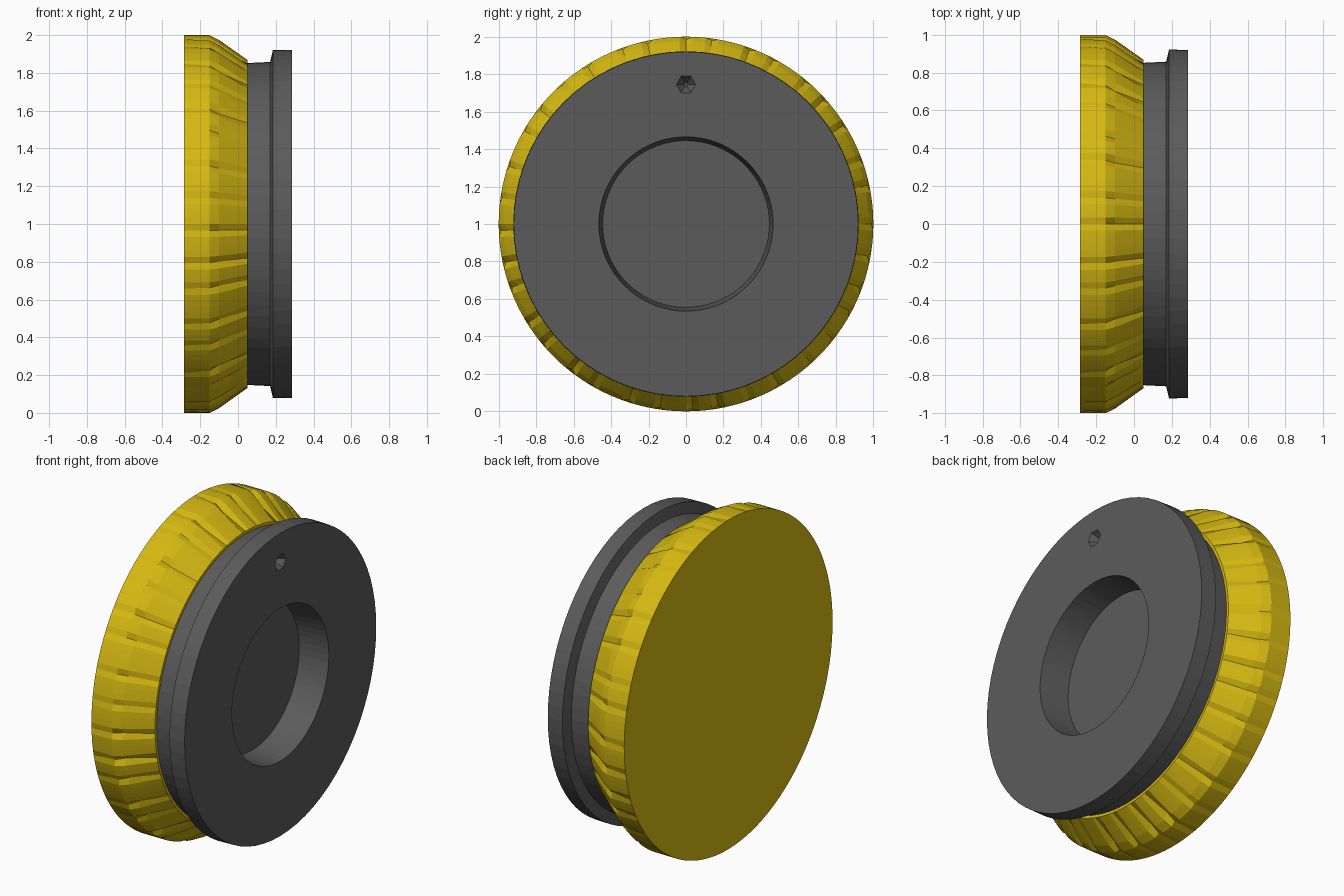
import bpy, bmesh, math, random
from mathutils import Matrix

if "Cube" in bpy.data.objects:
    bpy.data.objects.remove(bpy.data.objects["Cube"])

random.seed(4)


def material(name, rgb):
    m = bpy.data.materials.new(name)
    m.diffuse_color = (*rgb, 1)
    m.use_nodes = True
    m.node_tree.nodes["Principled BSDF"].inputs["Base Color"].default_value = m.diffuse_color
    return m


def lathe(name, profile, segments, mat, dip=None):
    """Spin (x, radius) points around the x axis at height 1, capping both ends."""
    bm = bmesh.new()
    rings = []
    for row, (x, r) in enumerate(profile):
        ring = []
        for i in range(segments):
            a = 2 * math.pi * i / segments
            rr = r - (dip(row, i) if dip else 0)
            ring.append(bm.verts.new((x, rr * math.cos(a), 1 + rr * math.sin(a))))
        rings.append(ring)
    for a, b in zip(rings, rings[1:]):
        for i in range(segments):
            j = (i + 1) % segments
            bm.faces.new((a[i], a[j], b[j], b[i]))
    bm.faces.new(rings[0])
    bm.faces.new(rings[-1])
    bmesh.ops.recalc_face_normals(bm, faces=bm.faces)
    mesh = bpy.data.meshes.new(name)
    bm.to_mesh(mesh)
    bm.free()
    ob = bpy.data.objects.new(name, mesh)
    bpy.context.collection.objects.link(ob)
    mesh.materials.append(mat)
    return ob


yellow = material("yellow", (0.67, 0.49, 0.006))
dark = material("dark_grey", (0.105, 0.105, 0.105))

# Tapered cap with narrow chipped notches around its rim
SEG = 180
notches = {5 * k + random.randint(0, 1): random.uniform(0.015, 0.035) for k in range(SEG // 5)}


def notch(row, i):
    return notches.get(i, 0) * (0, 0.5, 1, 0)[row]


lathe("cap", [(-0.285, 1.0), (-0.15, 1.0), (-0.10, 0.975), (0.05, 0.868)], SEG, yellow, notch)

# Hub with neck, flange and round recess in the open face
hub = lathe("hub", [(0.0, 0.84), (0.05, 0.852), (0.17, 0.858), (0.185, 0.922),
                    (0.285, 0.92), (0.285, 0.465), (0.10, 0.445)], 72, dark)

# Small pointed pit near the top of the flange face
bm = bmesh.new()
bmesh.ops.create_cone(bm, cap_ends=True, segments=6, radius1=0.01, radius2=0.065, depth=0.08,
                      matrix=Matrix.Translation((0.265, 0, 1.745)) @ Matrix.Rotation(math.pi / 2, 4, 'Y'))
mesh = bpy.data.meshes.new("pit_cutter")
bm.to_mesh(mesh)
bm.free()
mesh.materials.append(dark)
cutter = bpy.data.objects.new("pit_cutter", mesh)
bpy.context.collection.objects.link(cutter)
cutter.hide_render = True
mod = hub.modifiers.new("pit", 'BOOLEAN')
mod.operation = 'DIFFERENCE'
mod.solver = 'EXACT'
mod.object = cutter
bpy.context.view_layer.objects.active = hub
bpy.ops.object.modifier_apply(modifier="pit")
bpy.data.objects.remove(cutter)
